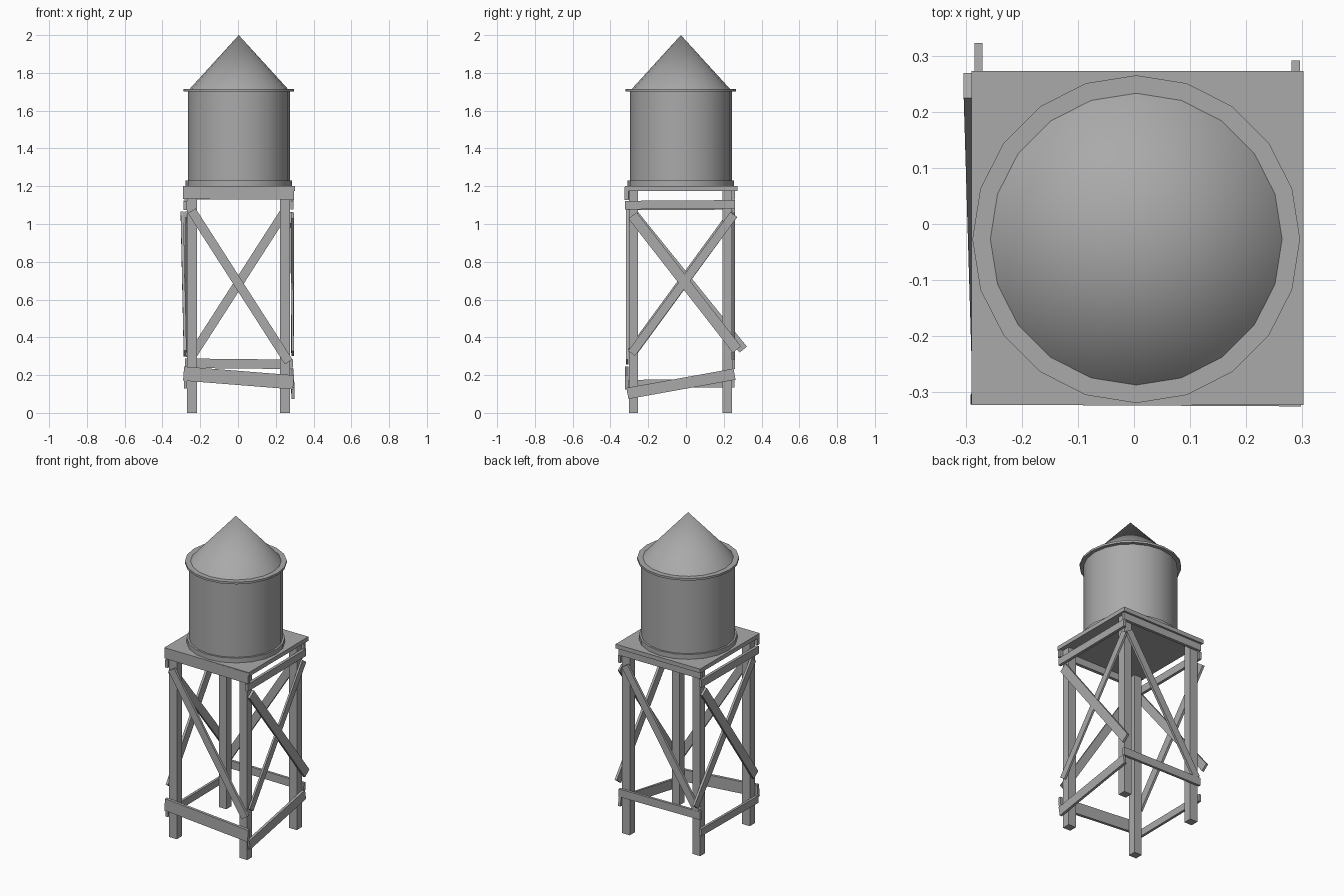
import bpy
from mathutils import Vector, Matrix

cube = bpy.data.objects.get("Cube")
if cube:
    bpy.data.objects.remove(cube, do_unlink=True)

# One plain grey for everything
grey = bpy.data.materials.new("plain_grey")
grey.use_nodes = True
colour = (0.4, 0.4, 0.4, 1)
grey.diffuse_color = colour
grey.node_tree.nodes["Principled BSDF"].inputs["Base Color"].default_value = colour

CX, CY = 0.004, -0.027   # centre of the tower


def box(name, centre, size, rotation=None):
    bpy.ops.mesh.primitive_cube_add(size=1)
    ob = bpy.context.object
    ob.name = name
    ob.data.transform(Matrix.Diagonal((*size, 1)))
    if rotation:
        ob.data.transform(rotation)
    ob.location = centre
    ob.data.materials.append(grey)
    return ob


def board(name, start, end, width, thick, facing):
    """A flat board from start to end whose broad side looks along facing."""
    a, b = Vector(start), Vector(end)
    along = (b - a).normalized()
    across = Vector(facing).cross(along).normalized()
    out = along.cross(across)
    rot = Matrix((along, across, out)).transposed().to_4x4()
    return box(name, (a + b) / 2, ((b - a).length, width, thick), rot)


def round_part(name, r_low, r_high, low, high):
    bpy.ops.mesh.primitive_cone_add(vertices=20, radius1=r_low, radius2=r_high,
                                    depth=high - low, location=(CX, CY, (low + high) / 2))
    ob = bpy.context.object
    ob.name = name
    ob.data.materials.append(grey)
    bpy.ops.object.shade_smooth_by_angle()


# Tank with hoops and conical roof
round_part("tank_bottom_hoop", 0.282, 0.282, 1.2, 1.23)
round_part("tank_body", 0.27, 0.27, 1.2, 1.705)
round_part("tank_top_rim", 0.292, 0.292, 1.702, 1.715)
round_part("tank_roof", 0.26, 0, 1.715, 2.0)

# Platform and legs
box("platform", (0.006, -0.025, 1.187), (0.592, 0.596, 0.026))
for side, x in (("right", -0.243), ("left", 0.25)):
    for end, y in (("front", -0.278), ("back", 0.218)):
        box(f"{end}_{side}_leg", (x, y, 0.588), (0.053, 0.05, 1.176))

# Boards on the front and back
FRONT, BACK = (0, -1, 0), (0, 1, 0)
board("front_top_board", (-0.29, -0.312, 1.166), (0.297, -0.315, 1.162), 0.068, 0.02, FRONT)
board("front_low_board", (-0.288, -0.313, 0.208), (0.294, -0.313, 0.162), 0.075, 0.018, FRONT)
board("front_brace", (-0.245, -0.311, 1.07), (0.268, -0.311, 0.27), 0.048, 0.015, FRONT)
board("back_top_board", (-0.285, 0.251, 1.158), (0.292, 0.251, 1.156), 0.055, 0.018, BACK)
board("back_low_board", (-0.28, 0.251, 0.263), (0.29, 0.251, 0.257), 0.05, 0.016, BACK)
board("back_brace", (0.25, 0.251, 1.07), (-0.255, 0.251, 0.285), 0.048, 0.015, BACK)

# Boards on the left side
LEFT, RIGHT = (1, 0, 0), (-1, 0, 0)
board("left_top_board", (0.286, -0.323, 1.1), (0.286, 0.26, 1.104), 0.045, 0.018, LEFT)
board("left_low_board", (0.292, -0.31, 0.103), (0.285, 0.257, 0.205), 0.06, 0.016, LEFT)
board("left_outer_brace", (0.288, -0.283, 1.045), (0.288, 0.27, 0.335), 0.055, 0.015, LEFT)
board("left_inner_brace", (0.282, 0.253, 1.05), (0.29, -0.288, 0.315), 0.045, 0.012, LEFT)

# Boards on the right side
board("right_top_board", (-0.28, -0.315, 1.097), (-0.28, 0.257, 1.1), 0.048, 0.018, RIGHT)
board("right_low_board", (-0.279, -0.315, 0.152), (-0.279, 0.257, 0.158), 0.045, 0.016, RIGHT)
board("right_inner_brace", (-0.277, -0.275, 1.05), (-0.277, 0.303, 0.335), 0.05, 0.014, RIGHT)
board("right_outer_brace", (-0.296, 0.247, 1.05), (-0.28, -0.29, 0.315), 0.055, 0.015, RIGHT)
